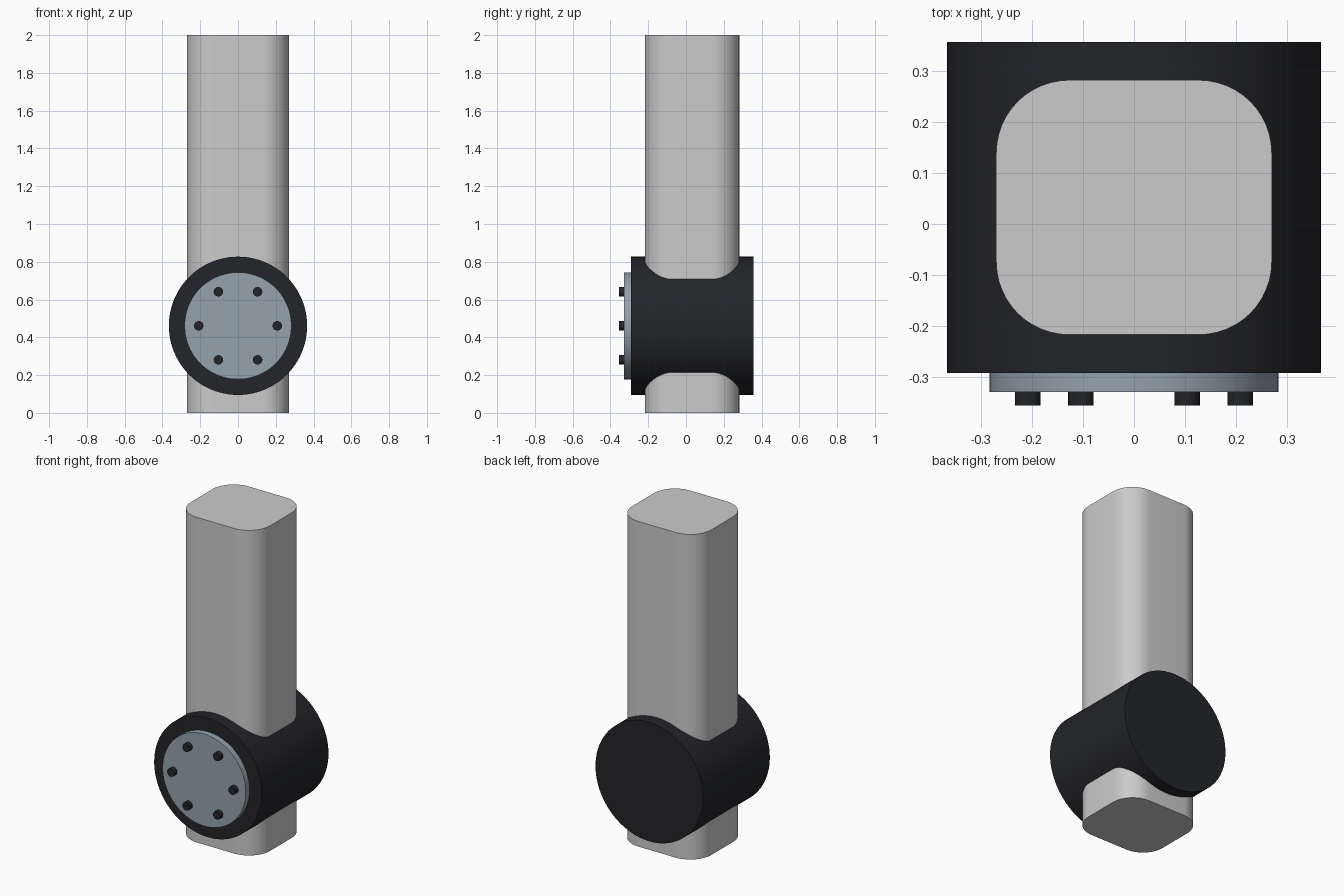
import bpy, bmesh
from math import cos, sin, pi, radians

if "Cube" in bpy.data.objects:
    bpy.data.objects.remove(bpy.data.objects["Cube"])

DRUM_Z = 0.461  # height of the drum axis


def material(name, color):
    m = bpy.data.materials.new(name)
    m.diffuse_color = (*color, 1)
    m.use_nodes = True
    m.node_tree.nodes["Principled BSDF"].inputs["Base Color"].default_value = m.diffuse_color
    return m


def prism(name, profile, start, end, place, mat=None):
    """Extrude a closed 2D profile between two depths; place maps (u, v, depth) to xyz."""
    bm = bmesh.new()
    face = bm.faces.new([bm.verts.new(place(u, v, start)) for u, v in profile])
    new = bmesh.ops.extrude_face_region(bm, geom=[face], use_keep_orig=True)["geom"]
    for v, (a, b) in zip([g for g in new if isinstance(g, bmesh.types.BMVert)], profile):
        v.co = v.co + place(0, 0, end) - place(0, 0, start)
    bmesh.ops.recalc_face_normals(bm, faces=bm.faces[:])
    mesh = bpy.data.meshes.new(name)
    bm.to_mesh(mesh)
    bm.free()
    obj = bpy.data.objects.new(name, mesh)
    bpy.context.collection.objects.link(obj)
    if mat:
        mesh.materials.append(mat)
    bpy.ops.object.select_all(action='DESELECT')
    obj.select_set(True)
    bpy.context.view_layer.objects.active = obj
    bpy.ops.object.shade_smooth_by_angle(angle=radians(35))
    return obj


def circle(r, n, cx=0, cz=0):
    return [(cx + r * cos(2 * pi * i / n), cz + r * sin(2 * pi * i / n)) for i in range(n)]


def rounded_rect(x0, x1, y0, y1, r, n=12):
    corners = [(x1 - r, y1 - r), (x0 + r, y1 - r), (x0 + r, y0 + r), (x1 - r, y0 + r)]
    return [(cx + r * cos(pi / 2 * (k + i / n)), cy + r * sin(pi / 2 * (k + i / n)))
            for k, (cx, cy) in enumerate(corners) for i in range(n + 1)]


from mathutils import Vector
upright = lambda u, v, d: Vector((u, v, d))
facing_front = lambda u, v, d: Vector((u, d, v + DRUM_Z))

black = material("black_rubber", (0.017, 0.018, 0.022))
slate = material("slate_metal", (0.30, 0.36, 0.42))

# Rounded square post
prism("post", rounded_rect(-0.27, 0.27, -0.217, 0.282, 0.143), 0, 2, upright)

# Horizontal drum and its front cover plate
prism("drum", circle(0.366, 96), -0.292, 0.357, facing_front, black)
prism("cover_plate", circle(0.283, 96), -0.329, -0.285, facing_front, slate)

# Ring of bolts on the plate
for i, (x, z) in enumerate(circle(0.208, 6)):
    prism(f"bolt_{i + 1}", circle(0.025, 24, x, z), -0.356, -0.32, facing_front, black)
